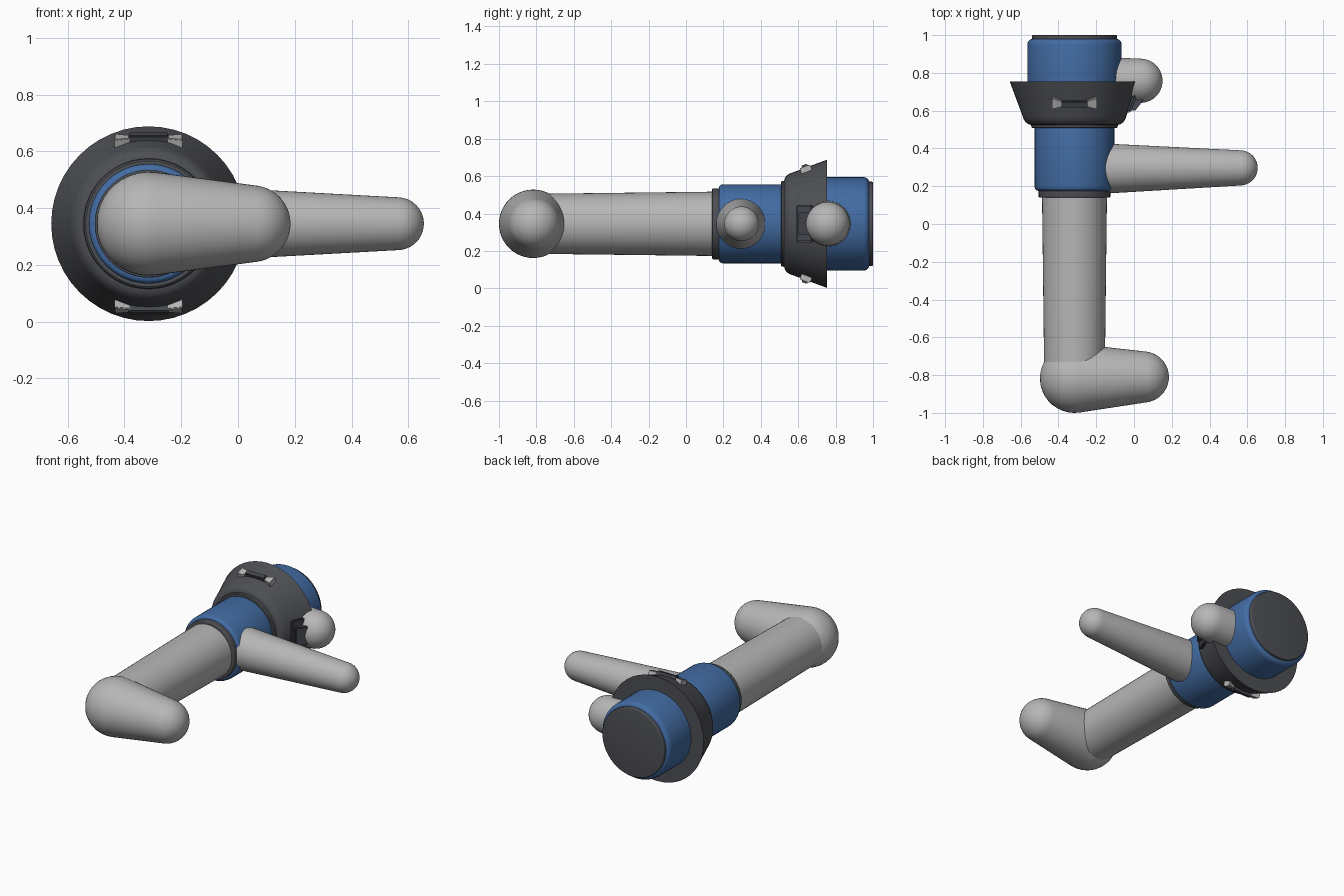
import bpy, bmesh, math
from mathutils import Vector, Matrix

cube = bpy.data.objects.get("Cube")
if cube:
    bpy.data.objects.remove(cube, do_unlink=True)

AX, AZ = -0.315, 0.345  # main axis, parallel to y


def material(name, rgb):
    m = bpy.data.materials.new(name)
    m.use_nodes = True
    m.diffuse_color = (*rgb, 1)
    bsdf = m.node_tree.nodes["Principled BSDF"]
    bsdf.inputs["Base Color"].default_value = (*rgb, 1)
    bsdf.inputs["Roughness"].default_value = 0.6
    return m


GREY = material("light_grey", (0.47, 0.47, 0.47))
BLUE = material("blue", (0.055, 0.15, 0.37))
DARK = material("dark_grey", (0.075, 0.078, 0.088))
SLATE = material("slate", (0.06, 0.063, 0.08))


def finish(name, bm, mat, angle=35):
    bmesh.ops.recalc_face_normals(bm, faces=bm.faces)
    me = bpy.data.meshes.new(name)
    bm.to_mesh(me)
    bm.free()
    me.materials.append(mat)
    ob = bpy.data.objects.new(name, me)
    bpy.context.collection.objects.link(ob)
    bpy.ops.object.select_all(action='DESELECT')
    ob.select_set(True)
    bpy.context.view_layer.objects.active = ob
    bpy.ops.object.shade_smooth_by_angle(angle=math.radians(angle))
    return ob


def lathe(name, profile, mat, origin, axis, segments=48):
    """Revolve (distance, radius) pairs around an axis, closing both ends."""
    bm = bmesh.new()
    rings = []
    for d, r in profile:
        if r < 1e-5:
            rings.append([bm.verts.new((0, 0, d))])
        else:
            rings.append([bm.verts.new((r * math.cos(t), r * math.sin(t), d))
                          for t in (math.tau * i / segments for i in range(segments))])
    for a, b in zip(rings, rings[1:]):
        for i in range(segments):
            j = (i + 1) % segments
            if len(a) == 1:
                bm.faces.new((a[0], b[j], b[i]))
            elif len(b) == 1:
                bm.faces.new((a[i], a[j], b[0]))
            else:
                bm.faces.new((a[i], a[j], b[j], b[i]))
    for ring in (rings[0], rings[-1]):
        if len(ring) > 1:
            bm.faces.new(ring)
    rot = Vector(axis).to_track_quat('Z', 'Y').to_matrix().to_4x4()
    bm.transform(Matrix.Translation(origin) @ rot)
    return finish(name, bm, mat)


def on_axis(name, profile, mat):
    return lathe(name, profile, mat, (AX, 0, AZ), (0, 1, 0))


def drum(name, y0, y1, r, bevel, mat):
    """Cylinder on the main axis with rounded rims."""
    steps = [math.pi / 2 * i / 4 for i in range(5)]
    front = [(y0 + bevel * (1 - math.sin(t)), r - bevel * (1 - math.cos(t)))
             for t in reversed(steps)]
    back = [(y1 - bevel * (1 - math.sin(t)), r - bevel * (1 - math.cos(t))) for t in steps]
    return on_axis(name, front + back, mat)


def tapered_capsule(name, p, q, r1, r2, mat):
    """Two spheres joined by their tangent cone."""
    p, q = Vector(p), Vector(q)
    length = (q - p).length
    tilt = math.acos((r1 - r2) / length)
    n = 10
    prof = []
    for i in range(n + 1):
        t = math.pi + (tilt - math.pi) * i / n
        prof.append((r1 * math.cos(t), r1 * math.sin(t)))
    for i in range(n + 1):
        t = tilt * (1 - i / n)
        prof.append((length + r2 * math.cos(t), r2 * math.sin(t)))
    return lathe(name, prof, mat, p, q - p)


def block(name, size, matrix, mat, bevel=0.004, flare=1.0):
    """Bevelled box; flare scales the y width of its +x end."""
    bm = bmesh.new()
    bmesh.ops.create_cube(bm, size=1)
    for v in bm.verts:
        if v.co.x > 0:
            v.co.y *= flare
        v.co = Vector(a * b for a, b in zip(v.co, size))
    bmesh.ops.bevel(bm, geom=bm.edges[:], offset=bevel, segments=2, affect='EDGES')
    bm.transform(matrix)
    return finish(name, bm, mat)


# Long pipe and angled end
on_axis("main_pipe", [(-0.83, 0.160), (0.16, 0.172)], GREY)
tapered_capsule("pipe_elbow", (AX, -0.817, AZ), (0.05, -0.81, AZ), 0.183, 0.135, GREY)

# Body drums, collars and end cap
drum("front_collar", 0.14, 0.19, 0.19, 0.006, DARK)
drum("front_drum", 0.175, 0.53, 0.211, 0.022, BLUE)
drum("rear_drum", 0.60, 0.98, 0.25, 0.03, BLUE)
drum("rear_cap", 0.95, 1.0, 0.225, 0.006, DARK)

# Flared skirt
on_axis("flared_skirt", [(0.507, 0.2), (0.507, 0.222), (0.512, 0.228), (0.525, 0.23),
                         (0.528, 0.243), (0.538, 0.258), (0.556, 0.27), (0.575, 0.276),
                         (0.755, 0.343), (0.755, 0.24)], DARK)

# Side arm and rear knob
tapered_capsule("side_arm", (-0.24, 0.293, AZ), (0.562, 0.297, AZ), 0.137, 0.093, GREY)
tapered_capsule("rear_knob", (-0.2, 0.76, AZ), (0.034, 0.758, AZ), 0.125, 0.117, GREY)

# Clips on the skirt, top and bottom
slope = math.atan2(0.067, 0.18)
for label, turn in (("top", 0), ("bottom", math.pi)):
    base = (Matrix.Translation((AX, 0, AZ)) @ Matrix.Rotation(turn, 4, 'Y')
            @ Matrix.Translation((0, 0.637, 0.302)) @ Matrix.Rotation(slope, 4, 'X'))
    block(label + "_clip_bar", (0.14, 0.034, 0.03), base, SLATE)
    for side, spin in (("left", 0), ("right", math.pi)):
        lug = (base @ Matrix.Rotation(spin, 4, 'Z')
               @ Matrix.Translation((0.094, 0, -0.012)))
        block(f"{label}_clip_{side}_lug", (0.052, 0.034, 0.034), lug, GREY, 0.003, 1.8)

# Handle plate on the skirt beside the knob
plate = Matrix.Translation((-0.012, 0.635, AZ)) @ Matrix.Rotation(-slope, 4, 'Z')
block("handle_plate", (0.022, 0.095, 0.2), plate, SLATE, 0.008)
grip = Matrix.Translation((0.014, 0.642, AZ)) @ Matrix.Rotation(math.radians(-38), 4, 'Z')
block("handle_grip", (0.04, 0.09, 0.12), grip, SLATE, 0.006)
